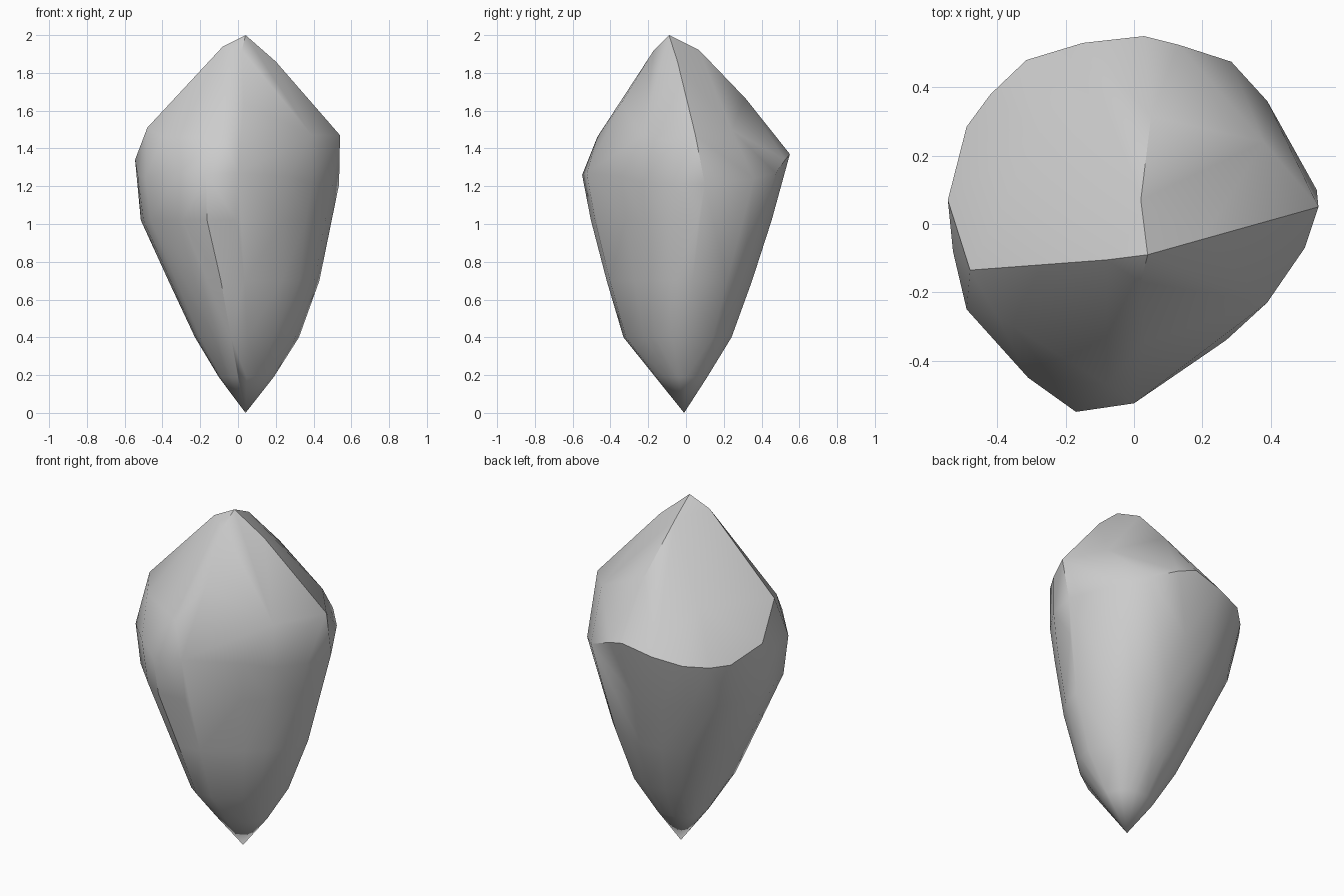
import bpy, bmesh

# widest outline of the stone: x, y, z
belly = [
    (0.03, 0.55, 1.37), (-0.15, 0.53, 1.33), (-0.315, 0.48, 1.30), (-0.42, 0.38, 1.28),
    (-0.49, 0.285, 1.28), (-0.545, 0.07, 1.34), (-0.53, -0.08, 1.25), (-0.49, -0.25, 1.25),
    (-0.31, -0.45, 1.28), (-0.17, -0.55, 1.26), (0.0, -0.525, 1.27), (0.27, -0.34, 1.25),
    (0.39, -0.23, 1.22), (0.50, -0.07, 1.21), (0.535, 0.10, 1.21), (0.39, 0.36, 1.24),
    (0.285, 0.475, 1.27), (0.13, 0.525, 1.34),
]

# upper shoulder, roof ridge and tip
crown = [
    (0.54, 0.05, 1.47), (0.50, -0.07, 1.43), (0.39, -0.23, 1.47), (0.38, 0.24, 1.50),
    (-0.48, -0.135, 1.51), (-0.08, -0.105, 1.94), (0.04, -0.09, 2.0), (0.20, -0.045, 1.86),
    (0.02, 0.07, 1.92), (0.05, 0.315, 1.665), (-0.28, 0.27, 1.55), (0.02, -0.17, 1.92),
    (0.03, -0.345, 1.635), (-0.08, -0.47, 1.46), (-0.40, -0.27, 1.46),
]

# lower tapering sections: height, centre x, centre y, scale x, scale y
taper = [
    (1.02, -0.005, -0.025, 0.935, 0.87), (0.70, 0.035, -0.035, 0.74, 0.70),
    (0.40, 0.05, -0.045, 0.51, 0.52), (0.19, 0.045, -0.025, 0.27, 0.25),
]

points = belly + crown + [(0.04, -0.01, 0.0)]
for z, cx, cy, sx, sy in taper:
    points += [(cx + x * sx, cy + y * sy, z) for x, y, _ in belly]

# wrap the sections in one faceted skin
bm = bmesh.new()
for p in points:
    bm.verts.new(p)
hull = bmesh.ops.convex_hull(bm, input=bm.verts[:])
loose = [v for v in bm.verts if not v.link_faces]
bmesh.ops.delete(bm, geom=loose, context='VERTS')
bmesh.ops.recalc_face_normals(bm, faces=bm.faces[:])

mesh = bpy.data.meshes.new("pointed_stone")
bm.to_mesh(mesh)
bm.free()
stone = bpy.data.objects.new("pointed_stone", mesh)
bpy.context.collection.objects.link(stone)

# soft facets with hard main ridges
bpy.context.view_layer.objects.active = stone
stone.select_set(True)
bpy.ops.object.shade_smooth_by_angle(angle=0.7)
